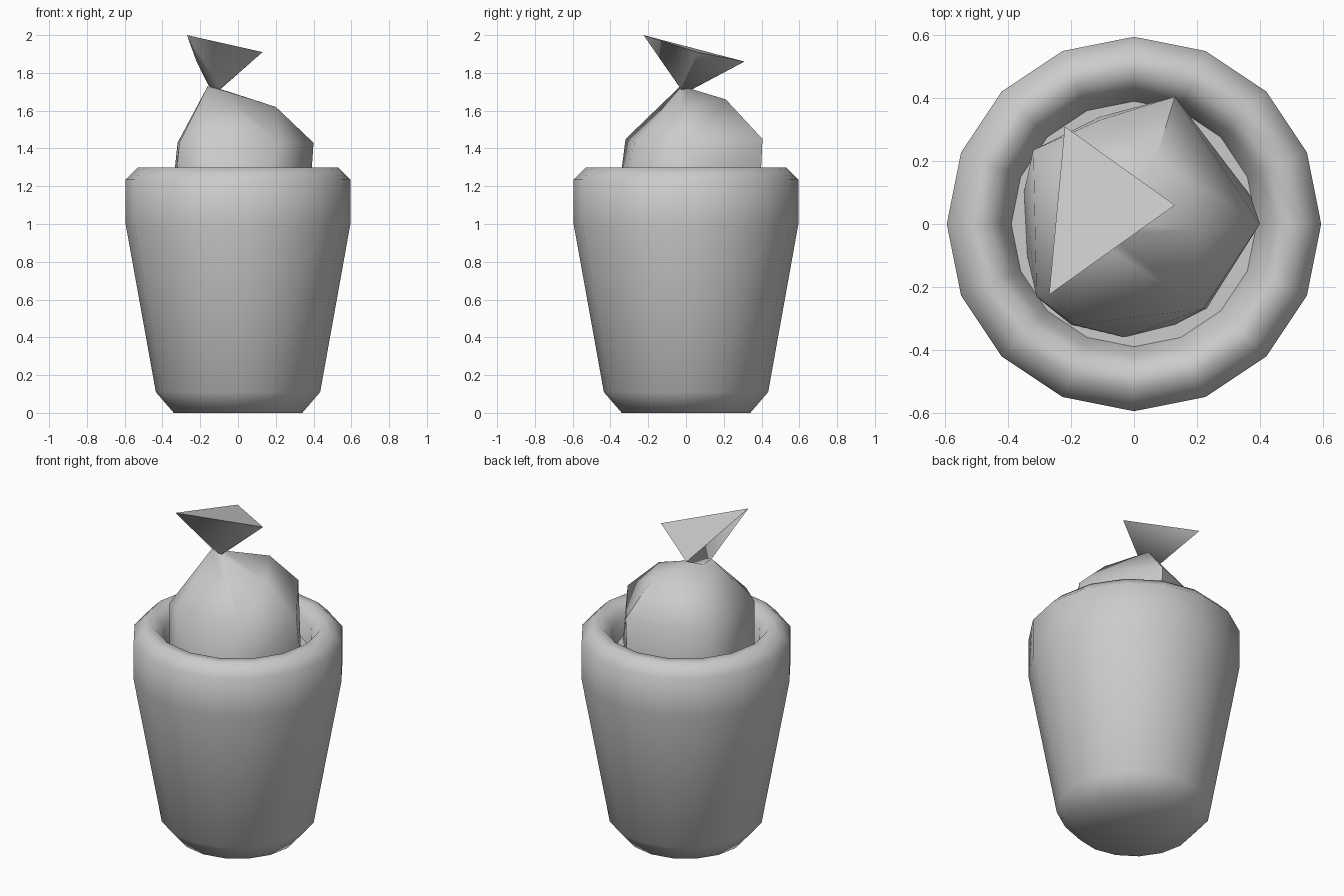
import bpy, bmesh, math

if "Cube" in bpy.data.objects:
    bpy.data.objects.remove(bpy.data.objects["Cube"])


def finish(bm, name, angle):
    bmesh.ops.recalc_face_normals(bm, faces=bm.faces[:])
    mesh = bpy.data.meshes.new(name)
    bm.to_mesh(mesh)
    bm.free()
    ob = bpy.data.objects.new(name, mesh)
    bpy.context.collection.objects.link(ob)
    bpy.ops.object.select_all(action='DESELECT')
    ob.select_set(True)
    bpy.context.view_layer.objects.active = ob
    bpy.ops.object.shade_smooth_by_angle(angle=math.radians(angle))
    return ob


def lathe(name, profile, sides, angle):
    bm = bmesh.new()
    vs = [bm.verts.new((r, 0, z)) for r, z in profile]
    edges = [bm.edges.new(p) for p in zip(vs, vs[1:])]
    bmesh.ops.spin(bm, geom=vs + edges, cent=(0, 0, 0), axis=(0, 0, 1),
                   angle=math.tau, steps=sides, use_duplicate=False)
    bmesh.ops.remove_doubles(bm, verts=bm.verts[:], dist=0.0005)
    return finish(bm, name, angle)


def hull(name, points, angle):
    bm = bmesh.new()
    for p in points:
        bm.verts.new(p)
    res = bmesh.ops.convex_hull(bm, input=bm.verts[:])
    loose = [v for v in bm.verts if not v.link_faces]
    bmesh.ops.delete(bm, geom=loose, context='VERTS')
    return finish(bm, name, angle)


# tapered bin with a thick rounded rim and a sunken inside
lathe("bin", [(0, 0), (0.34, 0), (0.435, 0.11), (0.595, 1.0), (0.595, 1.235),
              (0.53, 1.3), (0.47, 1.3), (0.42, 1.24), (0.39, 1.15), (0, 1.15)],
      16, 60)

# lumpy bag body sitting inside the rim
shoulder = [(0.40, 0, 1.43), (0.13, 0.405, 1.45), (-0.11, 0.33, 1.43),
            (-0.32, 0.235, 1.43), (-0.31, -0.23, 1.43), (-0.19, -0.32, 1.45),
            (0.22, -0.27, 1.43)]
base = [(0.38, 0.02), (0.37, 0.09), (0.13, 0.39), (-0.11, 0.34), (-0.31, 0.23),
        (-0.35, 0.1), (-0.34, -0.1), (-0.30, -0.24), (-0.2, -0.32),
        (-0.03, -0.36), (0.13, -0.32), (0.23, -0.27)]
peaks = [(0.2, -0.02, 1.62), (0.07, 0.21, 1.66)]
neck = [(-0.16, -0.03, 1.73), (-0.09, -0.03, 1.71), (-0.11, 0.01, 1.72)]
hull("bag", shoulder + [(x, y, 1.14) for x, y in base] + peaks + neck, 60)

# flared triangular knot on top of the bag
flare = [(-0.27, -0.225, 2.0), (0.13, 0.06, 1.91), (-0.22, 0.31, 1.86)]
hull("bag_knot", [(x, y, z + 0.01) for x, y, z in neck]
     + [(-0.12, -0.01, 1.69)] + flare, 60)
